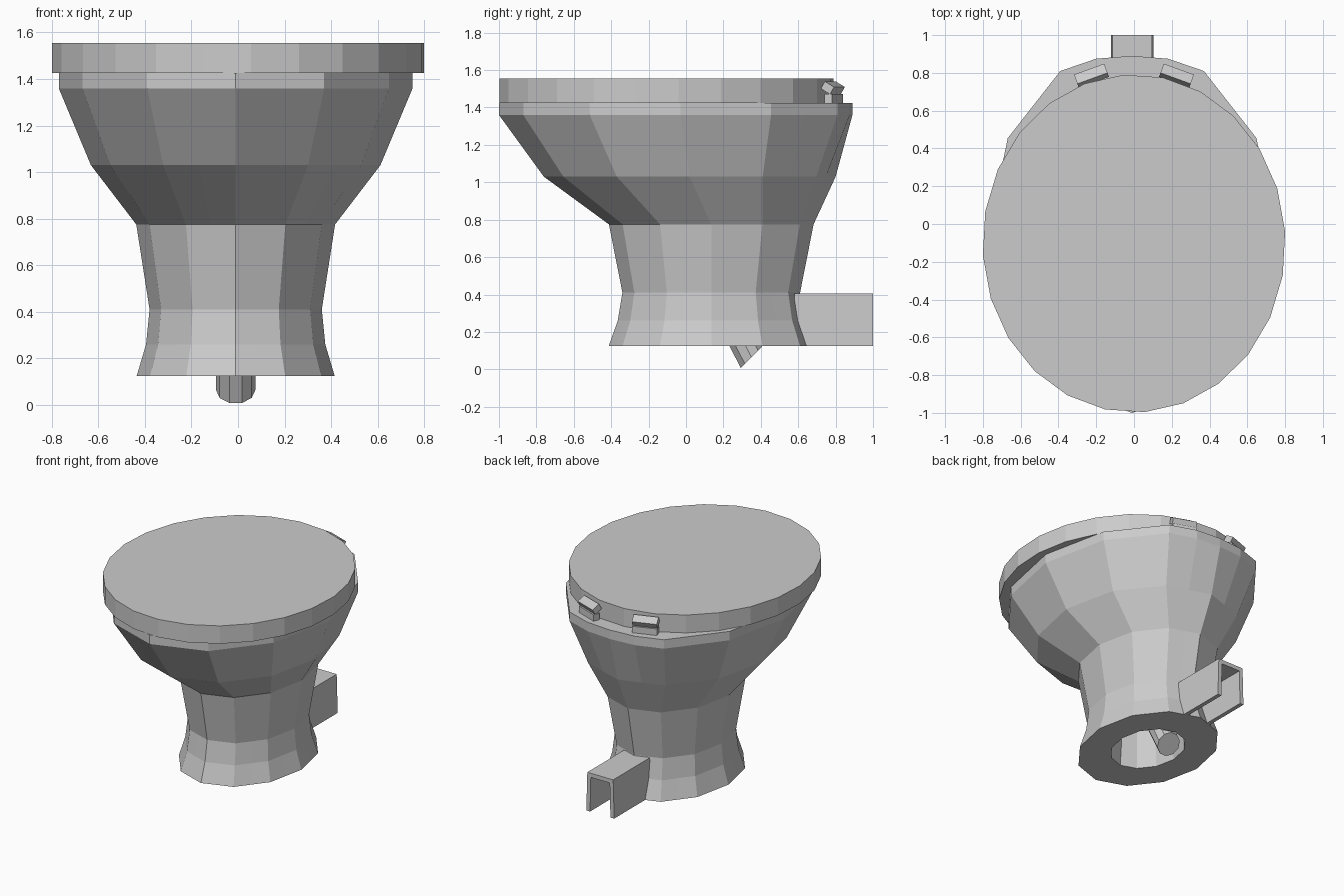
import bpy, bmesh
from math import sin, cos, pi, radians
from mathutils import Vector, Matrix

if "Cube" in bpy.data.objects:
    bpy.data.objects.remove(bpy.data.objects["Cube"])

CX = -0.01


def make_object(name, bm):
    bmesh.ops.recalc_face_normals(bm, faces=bm.faces)
    me = bpy.data.meshes.new(name)
    bm.to_mesh(me)
    bm.free()
    ob = bpy.data.objects.new(name, me)
    bpy.context.collection.objects.link(ob)
    return ob


def loft(name, rings):
    """Skin a chain of equal-length point rings and cap both ends."""
    bm = bmesh.new()
    rows = [[bm.verts.new(p) for p in ring] for ring in rings]
    n = len(rows[0])
    for a, b in zip(rows, rows[1:]):
        for i in range(n):
            j = (i + 1) % n
            bm.faces.new((a[i], a[j], b[j], b[i]))
    bm.faces.new(rows[0])
    bm.faces.new(rows[-1])
    return make_object(name, bm)


def bowl_ring(z, rx, ry, cy, ymax=9):
    """Twelve-sided oval with edge midpoints; ymax flattens the back."""
    corner = [Vector((CX + rx * sin(k * pi / 6), cy - ry * cos(k * pi / 6), z)) for k in range(12)]
    ring = []
    for k in range(12):
        ring += [corner[k], (corner[k] + corner[(k + 1) % 12]) / 2]
    for p in ring:
        p.y = min(p.y, ymax)
    return ring


def box(name, size, matrix):
    bm = bmesh.new()
    bmesh.ops.create_cube(bm, size=1, matrix=matrix @ Matrix.Diagonal((*size, 1)))
    return make_object(name, bm)


# bowl and pedestal: base cavity, outer wall, rim, then basin
loft("bowl", [bowl_ring(*r) for r in (
    (0.56, 0.20, 0.27, 0.135),
    (0.40, 0.20, 0.27, 0.135),
    (0.125, 0.225, 0.29, 0.135),
    (0.125, 0.425, 0.548, 0.135),
    (0.26, 0.385, 0.50, 0.135),
    (0.41, 0.37, 0.475, 0.135),
    (0.775, 0.427, 0.547, 0.135),
    (1.03, 0.622, 0.78, 0.02),
    (1.36, 0.76, 0.97, -0.03, 0.89),
    (1.425, 0.76, 0.97, -0.03, 0.89),
    (1.425, 0.60, 0.72, -0.10),
    (1.30, 0.57, 0.68, -0.08),
    (1.03, 0.46, 0.56, 0.0),
    (0.80, 0.27, 0.34, 0.11),
    (0.66, 0.12, 0.14, 0.14),
)])

# oval lid
lid = []
for z in (1.425, 1.555):
    lid.append([(0.802 * cos(a), -0.103 + 0.895 * sin(a), z)
                for a in (radians(4 + 15 * k) for k in range(24))])
loft("lid", lid)

# drain pipe inside the pedestal, cut at an angle at the bottom
pipe = []
for y, z, tilt in ((0.15, 0.58, 0), (0.21, 0.34, 20), (0.35, 0.065, 45)):
    rot = Matrix.Rotation(radians(tilt), 3, 'X')
    pipe.append([Vector((CX, y, z)) + rot @ Vector((0.085 * cos(k * pi / 5), 0.085 * sin(k * pi / 5), 0))
                 for k in range(10)])
loft("drain_pipe", pipe)

# inverted channel behind the pedestal
section = [(-0.112, 0.125), (-0.104, 0.405), (0.104, 0.405), (0.112, 0.125),
           (0.082, 0.125), (0.076, 0.375), (-0.076, 0.375), (-0.082, 0.125)]
loft("rear_channel", [[(CX + x, y, z) for x, z in section] for y in (0.58, 1.0)])

# lid hinges: a small block with a tilted block above it
for side, label in ((-1, "left"), (1, "right")):
    base = Matrix.Translation((side * 0.225, 0.785, 0)) @ Matrix.Rotation(radians(-20 * side), 4, 'Z')
    box(label + "_hinge_block", (0.17, 0.045, 0.05), base @ Matrix.Translation((0, 0.005, 1.447)))
    box(label + "_hinge_flap", (0.17, 0.06, 0.045),
        base @ Matrix.Translation((0, 0, 1.505)) @ Matrix.Rotation(radians(-30), 4, 'X'))
